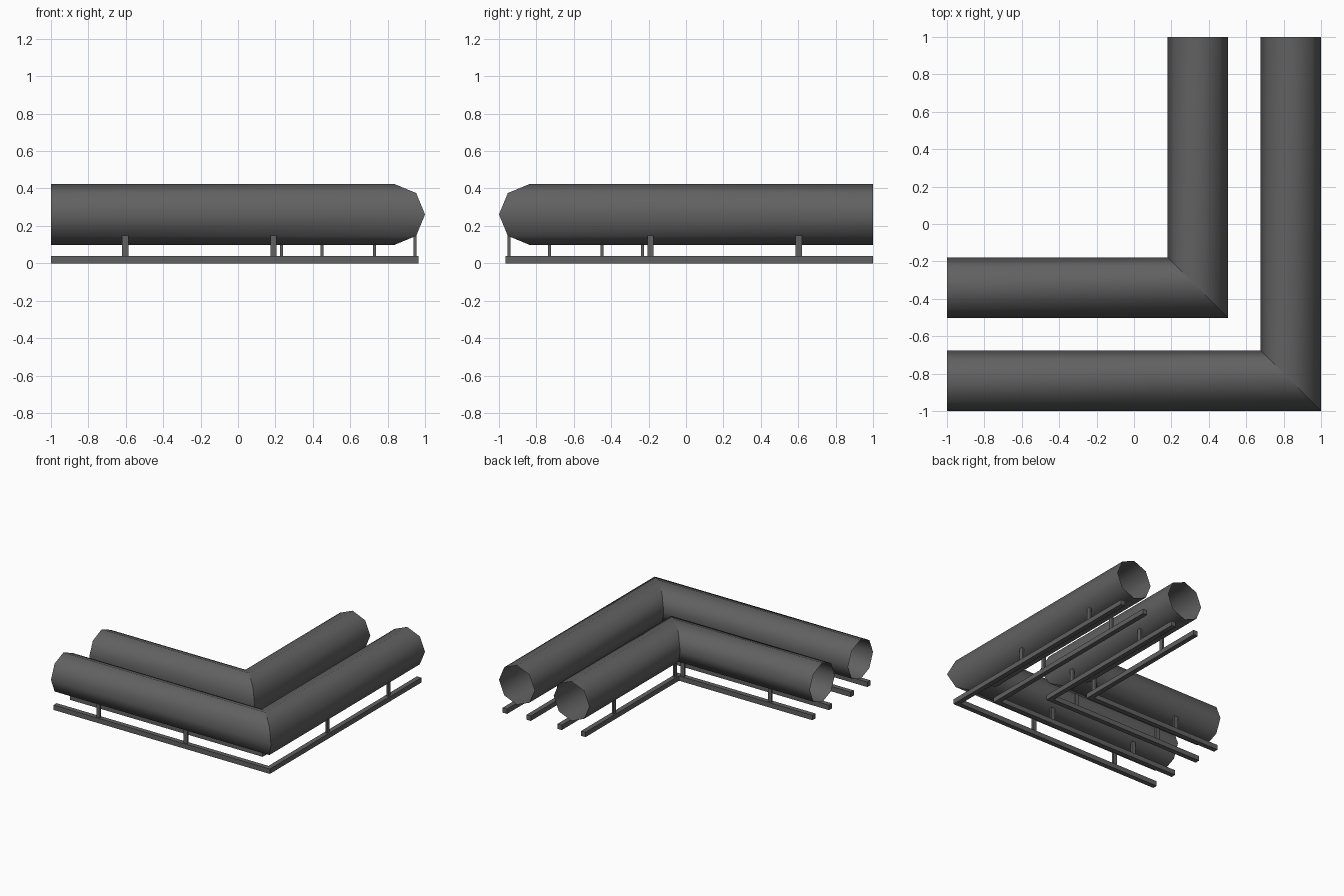
import bpy
import math

cube = bpy.data.objects.get("Cube")
if cube:
    bpy.data.objects.remove(cube, do_unlink=True)

# One dark grey metal for every part
metal = bpy.data.materials.new("dark_grey_metal")
metal.use_nodes = True
GREY = (0.12, 0.12, 0.12, 1.0)
metal.diffuse_color = GREY
metal.node_tree.nodes["Principled BSDF"].inputs["Base Color"].default_value = GREY

RADIUS = 0.162
AXIS_Z = 0.261
PIPES = {"outer": 0.838, "inner": 0.341}
RAIL_OFFSET = 0.108
RAIL_SIZE = 0.04
POST_TOP = 0.15


def add_mesh(name, verts, faces):
    mesh = bpy.data.meshes.new(name)
    mesh.from_pydata(verts, [], faces)
    mesh.materials.append(metal)
    obj = bpy.data.objects.new(name, mesh)
    bpy.context.collection.objects.link(obj)
    return obj


def sweep_corner(name, profile, centre, capped):
    """Sweep an (offset, z) profile along an L path with a mitred corner."""
    n = len(profile)
    rings = [[], [], []]
    for offset, z in profile:
        d = centre + offset
        rings[0].append((-1, -d, z))
        rings[1].append((d, -d, z))
        rings[2].append((d, 1, z))
    faces = []
    for s in range(2):
        for i in range(n):
            j = (i + 1) % n
            faces.append((s * n + i, (s + 1) * n + i, (s + 1) * n + j, s * n + j))
    if capped:
        faces.append(tuple(range(n)))
        faces.append(tuple(reversed(range(2 * n, 3 * n))))
    return add_mesh(name, sum(rings, []), faces)


def box(name, centre, size):
    bpy.ops.mesh.primitive_cube_add(size=1, location=centre)
    obj = bpy.context.object
    obj.name = name
    obj.scale = size
    obj.data.materials.append(metal)


# Open eight-sided pipes, smooth around, crisp at the mitre
octagon = [(RADIUS * math.cos(k * math.pi / 4), AXIS_Z + RADIUS * math.sin(k * math.pi / 4))
           for k in range(8)]
for label, centre in PIPES.items():
    pipe = sweep_corner(label + "_pipe", octagon, centre, False)
    pipe.data.shade_smooth()
    for edge in pipe.data.edges:
        if all(8 <= v < 16 for v in edge.vertices):
            edge.use_edge_sharp = True

# Two square rails under each pipe, with posts on both arms
h = RAIL_SIZE / 2
square = [(h, 0), (h, RAIL_SIZE), (-h, RAIL_SIZE), (-h, 0)]
post_height = POST_TOP - RAIL_SIZE
post_z = (POST_TOP + RAIL_SIZE) / 2
for label, centre in PIPES.items():
    for side, sign in (("far", 1), ("near", -1)):
        d = centre + sign * RAIL_OFFSET
        sweep_corner(f"{label}_{side}_rail", square, d, True)
        for k, along in enumerate((-0.603, 0.19)):
            box(f"{label}_{side}_front_post_{k}", (along, -d, post_z), (0.034, 0.015, post_height))
            box(f"{label}_{side}_side_post_{k}", (d, -along, post_z), (0.015, 0.034, post_height))
